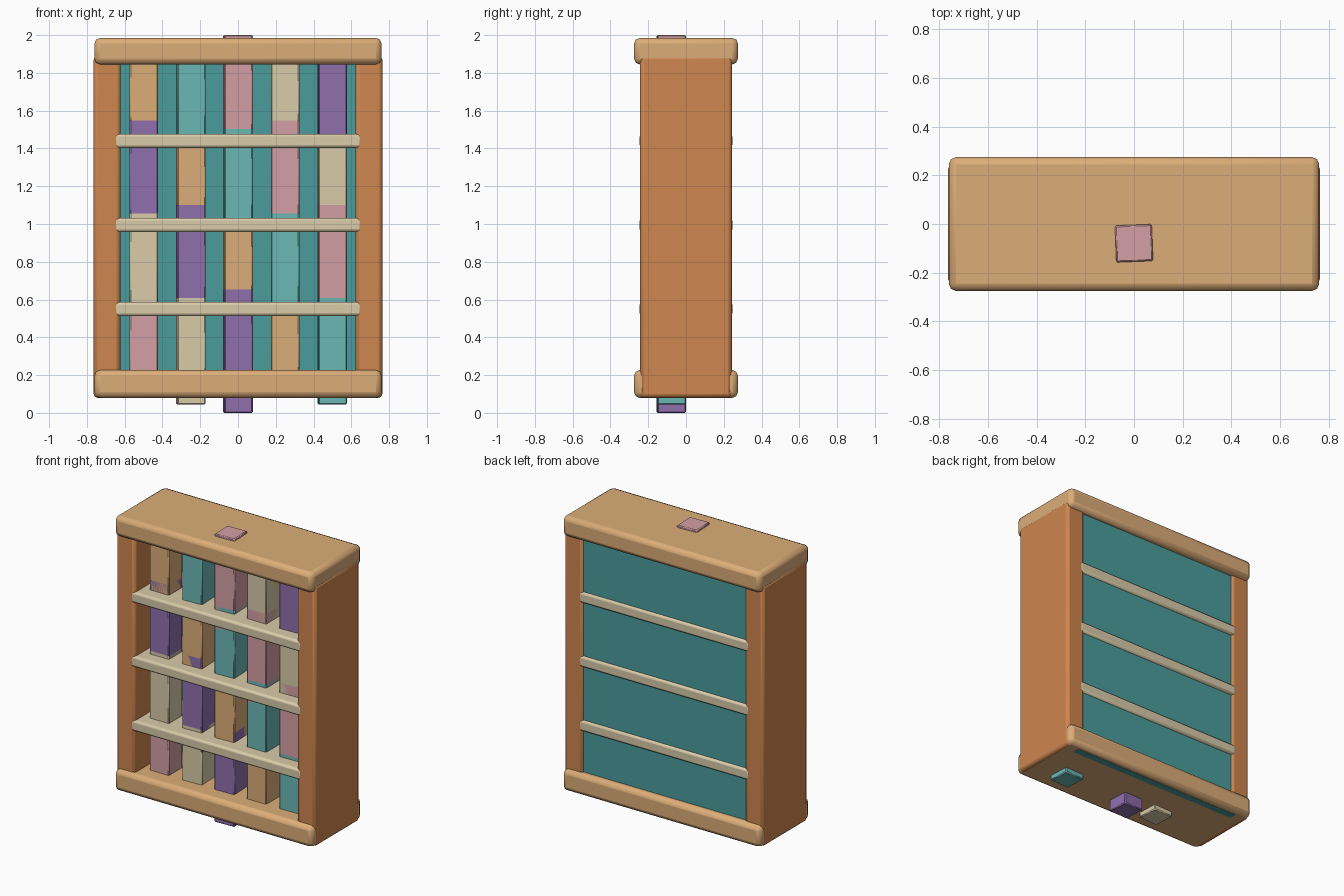
import bpy, math

if "Cube" in bpy.data.objects:
    bpy.data.objects.remove(bpy.data.objects["Cube"])


def mat(name, r, g, b):
    m = bpy.data.materials.new(name)
    m.diffuse_color = (r, g, b, 1)
    m.use_nodes = True
    m.node_tree.nodes["Principled BSDF"].inputs["Base Color"].default_value = m.diffuse_color
    return m


wood = mat("wood", 0.62, 0.24, 0.08)
light_wood = mat("light_wood", 0.72, 0.42, 0.19)
cream = mat("cream", 0.70, 0.60, 0.40)
teal_dark = mat("dark_teal", 0.07, 0.33, 0.33)
teal = mat("teal", 0.15, 0.48, 0.47)
pink = mat("pink", 0.66, 0.35, 0.38)
purple = mat("purple", 0.28, 0.16, 0.42)


def box(name, center, size, material, bevel=0.0, segments=2, angle=0.0):
    bpy.ops.mesh.primitive_cube_add(size=1, location=center)
    ob = bpy.context.object
    ob.name = name
    ob.scale = size
    bpy.ops.object.transform_apply(location=False, rotation=False, scale=True)
    ob.rotation_euler.z = angle
    ob.data.materials.append(material)
    if bevel:
        mod = ob.modifiers.new("rounded_edges", "BEVEL")
        mod.width = bevel
        mod.segments = segments
    return ob


# Cabinet frame
for side, x in (("left", -1), ("right", 1)):
    box(f"{side}_side_panel", (x * 0.693, 0, 0.985), (0.142, 0.486, 1.81), wood, 0.02)
box("top_slab", (0, 0, 1.915), (1.52, 0.55, 0.14), light_wood, 0.03)
box("bottom_slab", (0, 0, 0.153), (1.52, 0.55, 0.147), light_wood, 0.03)
box("back_panel", (0, 0.205, 0.985), (1.32, 0.05, 1.814), teal_dark)

# Shelves
for i in range(3):
    box(f"shelf_{i + 1}", (0, 0, 0.55 + i * 0.445), (1.31, 0.49, 0.075), cream, 0.015)

# Rows of upright books, three repeating heights
colours = [light_wood, teal, pink, cream, purple]
heights = [0.48, 0.57, 0.66]
for row in range(4):
    for col in range(5):
        turn = 0.04 if col % 3 else 0.0
        box(f"book_{row + 1}_{col + 1}",
            ((col - 2) * 0.249, -0.079, 0.33 + row * 0.4467),
            (0.151, 0.151, heights[(row + col) % 3]),
            colours[(col + row - 3) % 5], 0.006, 1, turn)

# Smooth rounded edges
for ob in list(bpy.context.scene.objects):
    bpy.ops.object.select_all(action="DESELECT")
    ob.select_set(True)
    bpy.context.view_layer.objects.active = ob
    bpy.ops.object.shade_smooth_by_angle(angle=math.radians(30))
